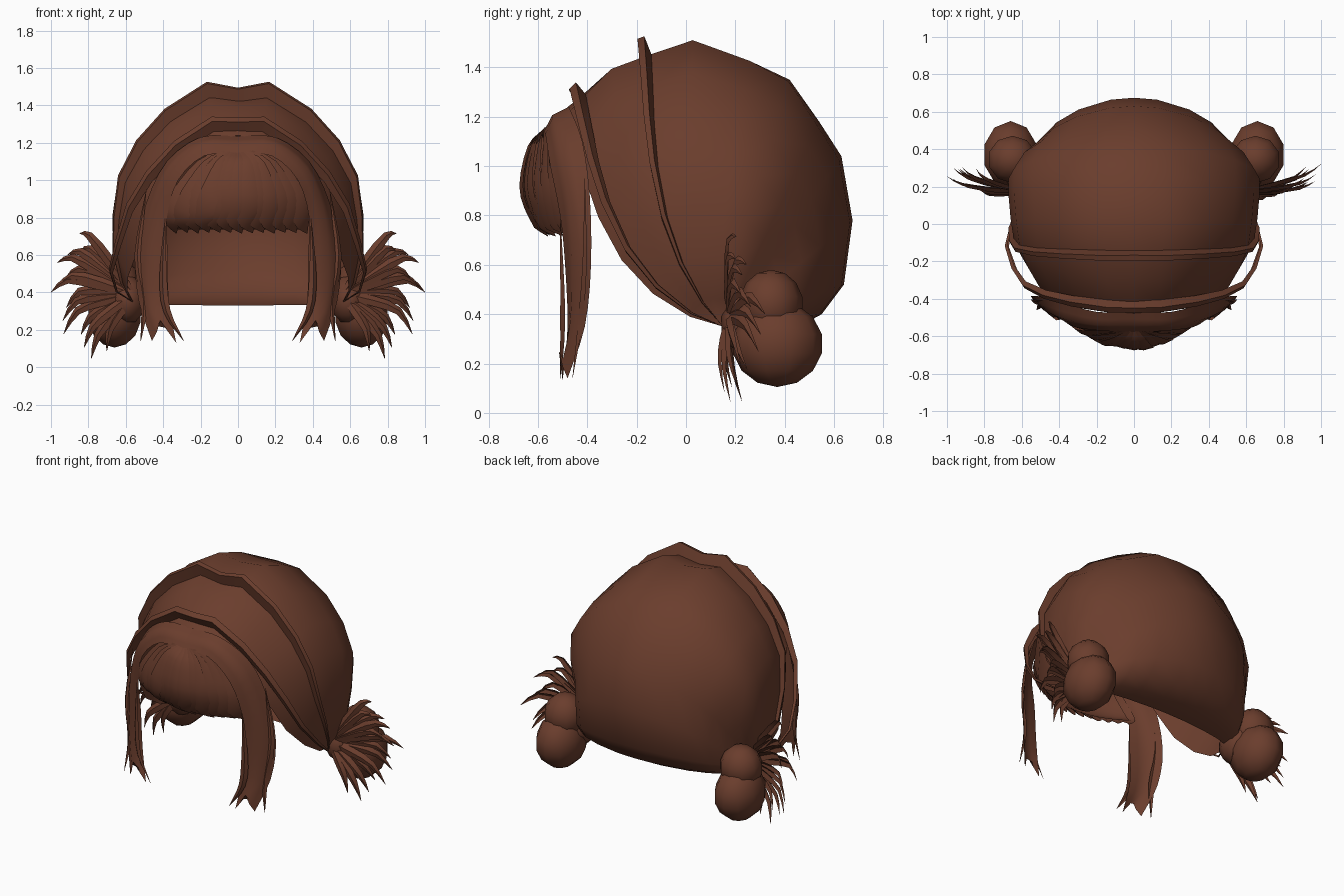
import bpy, bmesh, math, random
from mathutils import Vector as V

if "Cube" in bpy.data.objects:
    bpy.data.objects.remove(bpy.data.objects["Cube"])

random.seed(4)
brown = bpy.data.materials.new("brown_hair")
brown.diffuse_color = (0.145, 0.047, 0.026, 1)
brown.use_nodes = True
brown.node_tree.nodes["Principled BSDF"].inputs["Base Color"].default_value = brown.diffuse_color


def finish(name, bm, angle=50):
    """Turn a bmesh into a smooth brown object."""
    me = bpy.data.meshes.new(name)
    bm.to_mesh(me)
    bm.free()
    me.materials.append(brown)
    ob = bpy.data.objects.new(name, me)
    bpy.context.collection.objects.link(ob)
    bpy.context.view_layer.objects.active = ob
    ob.select_set(True)
    bpy.ops.object.shade_smooth_by_angle(angle=math.radians(angle))
    ob.select_set(False)
    return ob


def add_grid(bm, rows, centre):
    """Skin rows of points, with the faces turned away from centre."""
    vs = [[bm.verts.new(p) for p in r] for r in rows]
    fs = []
    for a, b in zip(vs, vs[1:]):
        for i in range(len(a) - 1):
            fs.append(bm.faces.new((a[i], a[i + 1], b[i + 1], b[i])))
    bm.normal_update()
    if sum((f.calc_center_median() - V(centre)).dot(f.normal) * f.calc_area() for f in fs) < 0:
        bmesh.ops.reverse_faces(bm, faces=fs)


def smooth_path(pts, n=3):
    """Catmull-Rom points through pts."""
    p = [V(q) for q in pts]
    p = [2 * p[0] - p[1]] + p + [2 * p[-1] - p[-2]]
    out = []
    for i in range(1, len(p) - 2):
        a, b, c, d = p[i - 1:i + 3]
        for k in range(n):
            t = k / n
            out.append(0.5 * (2 * b + (c - a) * t + (2 * a - 5 * b + 4 * c - d) * t * t
                              + (3 * b - a - 3 * c + d) * t ** 3))
    return out + [p[-2]]


def ribbon(bm, pts, width, out, centre, n=3, arch=0.25):
    """Arched hair strand; width(t) is its full width, out its facing direction."""
    path = smooth_path(pts, n)
    rows = []
    for i, p in enumerate(path):
        tan = path[min(i + 1, len(path) - 1)] - path[max(i - 1, 0)]
        o = V(out(p) if callable(out) else out)
        side = tan.cross(o).normalized()
        w = width(i / (len(path) - 1)) / 2
        up = side.cross(tan).normalized()
        rows.append([p - side * w, p + up * w * arch * 2, p + side * w])
    add_grid(bm, rows, centre)


def flip(p, sx):
    return (p[0] * sx, p[1], p[2])


# Hood: meridians fanned around the line joining the two buns, with a shallow parting
PY, PZ = 0.15, 0.35
# crest y, crest z, forward bow, width scale, parting depth
CREST = [(-.48, 1.24, .18, .78, 0), (-.44, 1.28, .17, .81, .01), (-.30, 1.41, .14, .90, .02),
         (-.15, 1.46, .11, .97, .03), (.03, 1.52, .07, 1, .03), (.26, 1.44, .04, 1.02, .02),
         (.42, 1.36, .02, 1.02, .01), (.54, 1.18, 0, .93, 0), (.63, 1.04, 0, .82, 0),
         (.675, .78, 0, .78, 0), (.64, .52, 0, .79, 0), (.55, .40, 0, .8, 0),
         (.45, .345, 0, .8, 0), (.32, .33, 0, .8, 0)]
ARCH = [(0, .56), (.1, .62), (.25, .66), (.42, .66), (.6, .63), (.75, .53), (.88, .38), (.98, .16), (1, 0)]
SIDES = [(s, x) for s, x in ARCH] + [(s, -x) for s, x in ARCH[-2::-1]]


def hood_point(t, s, x, lift=0.0, dip=0.0, wide=0.0):
    i = min(int(t), len(CREST) - 2)
    f = t - i
    cy, cz, bow, ws, part = [a + (b - a) * f for a, b in zip(CREST[i], CREST[i + 1])]
    d = V((0, cy - PY, cz - PZ))
    n = V((0, -d.z, d.y)).normalized()
    ws = 1 + (ws - 1) * min(1, s / .5)
    lift *= .25 + .75 * s
    p = V((x * ws * (1 + lift + wide * math.sin(math.pi * s ** .7)), PY, PZ))
    p += d * s * (1 + lift) + n * bow * math.sin(math.pi * s ** .8)
    if s == 1:
        p.z -= dip + part
    elif s > .95:
        p += d * part * .4
    return p


bm = bmesh.new()
add_grid(bm, [[hood_point(t, s, x) for s, x in SIDES] for t in range(len(CREST))], (0, 0.05, .75))
bmesh.ops.remove_doubles(bm, verts=bm.verts, dist=0.002)
finish("hood", bm, 60)

# Raised bands crossing the head from bun to bun; the front one stands off at the sides
bm = bmesh.new()
for t, dt, h, wide in ((2.95, .12, .07, 0), (1.1, .13, .06, .13)):
    rows = [[hood_point(t + dt * k, s, x, lift, .015, wide) for s, x in SIDES]
            for k, lift in ((-1, 0), (-.8, h), (.6, h), (1, 0))]
    add_grid(bm, rows, (0, 0.05, .75))
finish("hair_bands", bm)

# Front curtain that runs down into the two side locks
OUTER = [(0, -.47, 1.235), (.2, -.47, 1.23), (.38, -.42, 1.1), (.49, -.39, .88),
         (.55, -.385, .6), (.53, -.41, .35), (.46, -.48, .14)]
INNER = [(0, -.58, 1.14), (.18, -.57, 1.13), (.32, -.55, 1.0), (.38, -.51, .8),
         (.375, -.49, .6), (.37, -.48, .35), (.33, -.5, .13)]
for sx, side in ((1, "right"), (-1, "left")):
    bm = bmesh.new()
    rows = []
    for k, (o, i) in enumerate(zip(smooth_path(OUTER), smooth_path(INNER))):
        f = min(1, k / 6)
        mid = (o + i) / 2 + V((.02 * f, -.015 - .01 * f, .015))
        rows.append([o, o.lerp(mid, .55), mid, i.lerp(mid, .5), i])
    rows[-1][2].z += .1
    rows[-1][1].z += .04
    rows[-1][3].z += .05
    add_grid(bm, [[flip(p, sx) for p in r] for r in rows], (0, 0, .8))
    # loose wisps beside the lock
    for pts in ([(.49, -.41, .95), (.535, -.41, .6), (.5, -.43, .35), (.52, -.46, .14)],
                [(.39, -.51, .8), (.4, -.5, .5), (.38, -.5, .3), (.29, -.51, .14)]):
        ribbon(bm, [flip(p, sx) for p in pts],
               lambda t: .002 + .045 * math.sin(math.pi * t), (sx * .4, -1, 0), (0, 0, .8))
    finish(side + "_front_lock", bm)

    # Bun: a large ball with a smaller lump on top and a neck toward the head
    bm = bmesh.new()
    for c, r in (((.66, .37, .28), (.15, .185, .175)), ((.65, .345, .44), (.135, .13, .14)),
                 ((.59, .27, .36), (.1, .13, .13))):
        new = bmesh.ops.create_uvsphere(bm, u_segments=10, v_segments=7, radius=1)["verts"]
        for v in new:
            v.co = V((sx * (c[0] + v.co.x * r[0]), c[1] + v.co.y * r[1], c[2] + v.co.z * r[2]))
    bmesh.ops.recalc_face_normals(bm, faces=bm.faces)
    finish(side + "_bun", bm, 60)

    # Spray of loose ends around the bun, arching out and drooping
    bm = bmesh.new()
    n = 14
    for k in range(n):
        a = math.radians(52 - 124 * k / (n - 1))
        r = (.40, .33, .37)[k % 3]
        if k == 6:
            a, r = 0, .4
        root = V((.56, .17, .39))
        tip = V((.6 + r * math.cos(a), .16 + .11 * math.cos(a) + random.uniform(-.05, .06),
                 .4 + r * math.sin(a)))
        bend = V((.02, -.02, .07 if a > -.6 else .04))
        m1, m2 = root.lerp(tip, .4) + bend * .7, root.lerp(tip, .75) + bend
        ribbon(bm, [flip(p, sx) for p in (root, m1, m2, tip)],
               lambda t: .002 + .055 * math.sin(math.pi * min(1, .2 + .8 * t)),
               (sx * .15, -1, .25), (sx * .6, .5, .38), 2)
    finish(side + "_bun_spray", bm)


# Fringe: an under sheet and wide overlapping strands gathered at the parting
def fringe_path(x, dy, back=0.0, end=0.0):
    return [(x * .2, -.575 + back, 1.145 - back), (x * .58 + .01, -.635 + dy * .7 + back, 1.08 - back),
            (x * .88, -.665 + dy + back, .92), (x - .01, -.63 + dy + back, .80),
            (x + .02, -.56 + dy + back, .715 + end)]


bm = bmesh.new()
n = 13
xs = [-.35 + .70 * k / (n - 1) for k in range(n)]
add_grid(bm, [smooth_path(fringe_path(x, x * x, .012, .02)) for x in xs], (0, -.2, .9))
for x in xs:
    j = random.uniform(-.012, .012)
    ribbon(bm, fringe_path(x, x * x + j * .6, 0, .5 * abs(j)),
           lambda t: .03 + .08 * min(1, t * 2) if t < .8 else .11 * (1 - t) / .2 + .004,
           lambda p: (p.x * 1.4, -1, .15), (0, -.2, .9), 3, .1)
finish("fringe", bm)
